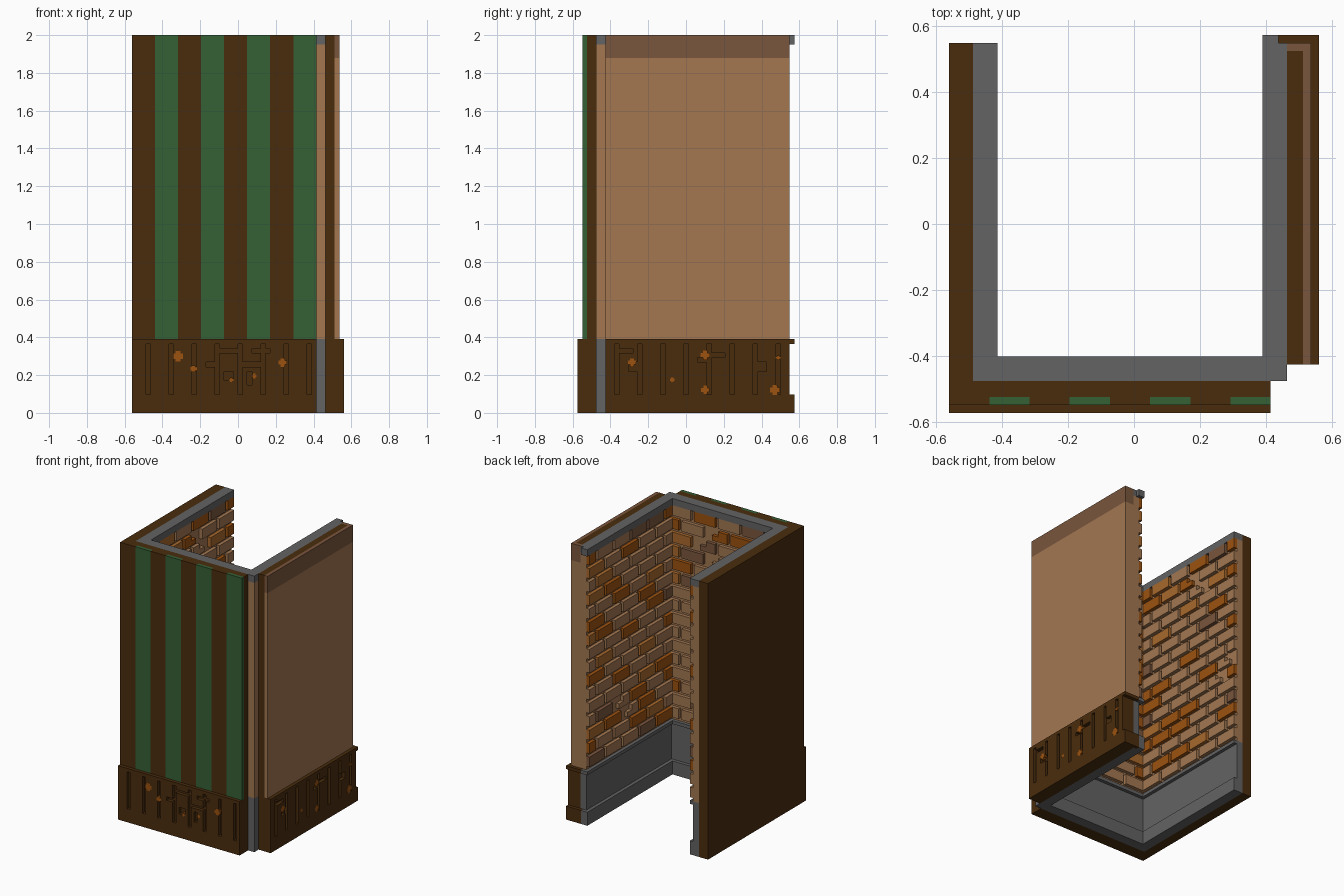
import bpy, bmesh, random
from mathutils import Vector

random.seed(4)
if "Cube" in bpy.data.objects:
    bpy.data.objects.remove(bpy.data.objects["Cube"])

U = 2 / 82                               # one block unit: the piece is 46 x 47 x 82 blocks
ORIGIN = Vector((-23, -23.5, 0))


def material(name, hexcode):
    rgb = [int(hexcode[i:i + 2], 16) / 255 for i in (0, 2, 4)]
    col = [c / 12.92 if c <= 0.04045 else ((c + 0.055) / 1.055) ** 2.4 for c in rgb] + [1]
    m = bpy.data.materials.new(name)
    m.diffuse_color = col
    m.use_nodes = True
    m.node_tree.nodes["Principled BSDF"].inputs["Base Color"].default_value = col
    return m


BROWN = material("dark wood", "4A2C0D")
TAN = material("tan plaster", "A37751")
DUSK = material("dark plaster", "7A563D")
GREY = material("grey trim", "636363")
GREEN = material("green stripe", "356035")
ORANGE = material("orange brick", "9C5210")
OCHRE = material("ochre brick", "A8682C")


def blocks(name, boxes):
    """One object from boxes (x0, x1, y0, y1, z0, z1, material) in block units."""
    bm = bmesh.new()
    mesh = bpy.data.meshes.new(name)
    mats = []
    for x0, x1, y0, y1, z0, z1, mat in boxes:
        if mat not in mats:
            mats.append(mat)
            mesh.materials.append(mat)
        lo, hi = Vector((x0, y0, z0)), Vector((x1, y1, z1))
        verts = bmesh.ops.create_cube(bm, size=1)["verts"]
        for v in verts:
            v.co = (lo + (hi - lo) * 0.5 + v.co * (hi - lo) + ORIGIN) * U
        for f in {f for v in verts for f in v.link_faces}:
            f.material_index = mats.index(mat)
    bm.to_mesh(mesh)
    bm.free()
    obj = bpy.data.objects.new(name, mesh)
    bpy.context.collection.objects.link(obj)
    return obj


def ring(z0, z1, d, mat):
    """Three-sided inner lining, standing d blocks into the room."""
    return [(3, 5 + d, 6 + d, 46, z0, z1, mat),
            (3, 42, 4, 6 + d, z0, z1, mat),
            (40 - d, 42, 6 + d, 46, z0, z1, mat)]


# Outer walls
blocks("left_wall", [(0, 3, 4, 46, 0, 82, BROWN)])
blocks("front_wall", [(0, 40, 2, 4, 0, 82, BROWN)])
blocks("right_wall", [(42, 44, 6, 45, 16, 82, BROWN), (42, 45, 6, 46, 0, 16, BROWN)])

# Plaster skin on the right wall, wrapped round its end, with a darker top band
blocks("right_plaster", [b for z0, z1, m in ((16, 77, TAN), (77, 82, DUSK)) for b in
                         ((44, 45, 6, 46, z0, z1, m), (42, 44, 45, 46, z0, z1, m))])

# Striped front cladding
stripes = [(5 * i, 5 * i + 5, 1, 2, 16, 82, GREEN if i % 2 else BROWN) for i in range(8)]
blocks("striped_cladding", stripes)

# Inner lining: skirting, plaster behind the bricks, capping
blocks("skirting", ring(0, 4, 1, GREY) + ring(4, 15, 0, GREY) + ring(15, 16, 1, GREY)
       + [(39, 41, 46, 47, z0, z1, GREY) for z0, z1 in ((0, 4), (15, 16))])
blocks("brick_backing", ring(16, 80, 0, TAN))
blocks("capping", ring(80, 82, 1, GREY) + [(39, 41, 46, 47, 80, 82, GREY)])


# Brick courses
def bricks(name, start, end, place, chips):
    out = []
    for row in range(16):
        z = 16 + 4 * row
        a = start - (4 if row % 2 else 0)
        while a < end:
            lo, hi = max(a, start), min(a + 7, end)
            mat = random.choices((TAN, DUSK, OCHRE, ORANGE), (62, 6, 12, 20))[0]
            if hi > lo:
                hit = any(abs((lo + hi) / 2 - u) < 5 and abs(z + 2 - w) < 5 for u, w in chips)
                if hit and hi - lo > 4:      # broken brick: a stepped remnant
                    out.append(place(lo, lo + 3, z + 1, z + 4) + (mat,))
                    out.append(place(lo + 3, hi - 2, z + 1, z + 2.5) + (mat,))
                else:
                    out.append(place(lo, hi, z + 1, z + 4) + (mat,))
            a += 8
    blocks(name, out)


bricks("left_bricks", 7, 46, lambda a, b, c, d: (5, 6, a, b, c, d), [(29, 73), (41, 39)])
bricks("front_bricks", 5, 41, lambda a, b, c, d: (a, min(b, 40), 6, 7, c, d), [(27, 70)])
bricks("right_bricks", 7, 46, lambda a, b, c, d: (39, 40, a, b, c, d), [(28, 28)])


# Grooved wainscot with worn patches and orange specks
def wainscot(name, start, end, first, place, worn, specks):
    cut = {(u, z) for u in range(first, end, 5) for z in range(4, 15)}
    for u0, u1, z0, z1 in worn:
        cut |= {(u, z) for u in range(u0, u1) for z in range(z0, z1)}
    out = [place(start, end, 0, 1, 0, 4) + (BROWN,), place(start, end, 0, 1, 15, 16) + (BROWN,)]
    for u in range(start, end):
        z = 4
        while z < 15:
            top = z
            while top < 15 and (u, top) not in cut:
                top += 1
            if top > z:
                out.append(place(u, u + 1, 0, 1, z, top) + (BROWN,))
            z = top + 1
    for u, z, s in specks:
        for w, h in ((s, s * 0.5), (s * 0.5, s)):
            out.append(place(u - w, u + w, -0.01 * w, 0.9, z - h, z + h) + (ORANGE,))
    blocks(name, out)


wainscot("front_wainscot", 0, 40, 3, lambda a, b, d0, d1, c, d: (a, b, d0, d1, c, d),
         [(16, 18, 10, 11), (19, 23, 13, 14), (20, 22, 7, 9), (24, 28, 10, 11),
          (26, 30, 13, 14), (25, 26, 6, 9)],
         [(10, 12.3, 1.1), (13.4, 9.6, 0.7), (21.5, 7.2, 0.5), (26.5, 8, 0.5), (32.7, 10.9, 0.9)])
wainscot("right_wainscot", 6, 46, 8, lambda a, b, d0, d1, c, d: (46 - d1, 46 - d0, a, b, c, d),
         [(9, 12, 13, 14), (11, 13, 9, 11), (26, 28, 11, 12), (29, 32, 12, 13), (39, 41, 9, 11)],
         [(11.8, 10.9, 0.9), (20.5, 7.2, 0.5), (27.7, 12.5, 1), (27.7, 5, 0.9),
          (42.8, 5, 1.1), (43.5, 12, 0.5)])
# Wainscot rail and plinth returned round the wall end, and the front backing
blocks("wainscot_returns", [(41, 46, 46, 47, z0, z1, BROWN) for z0, z1 in ((0, 4), (15, 16))])
blocks("wainscot_backing", [(0, 40, 1, 2, 0, 16, BROWN)])
